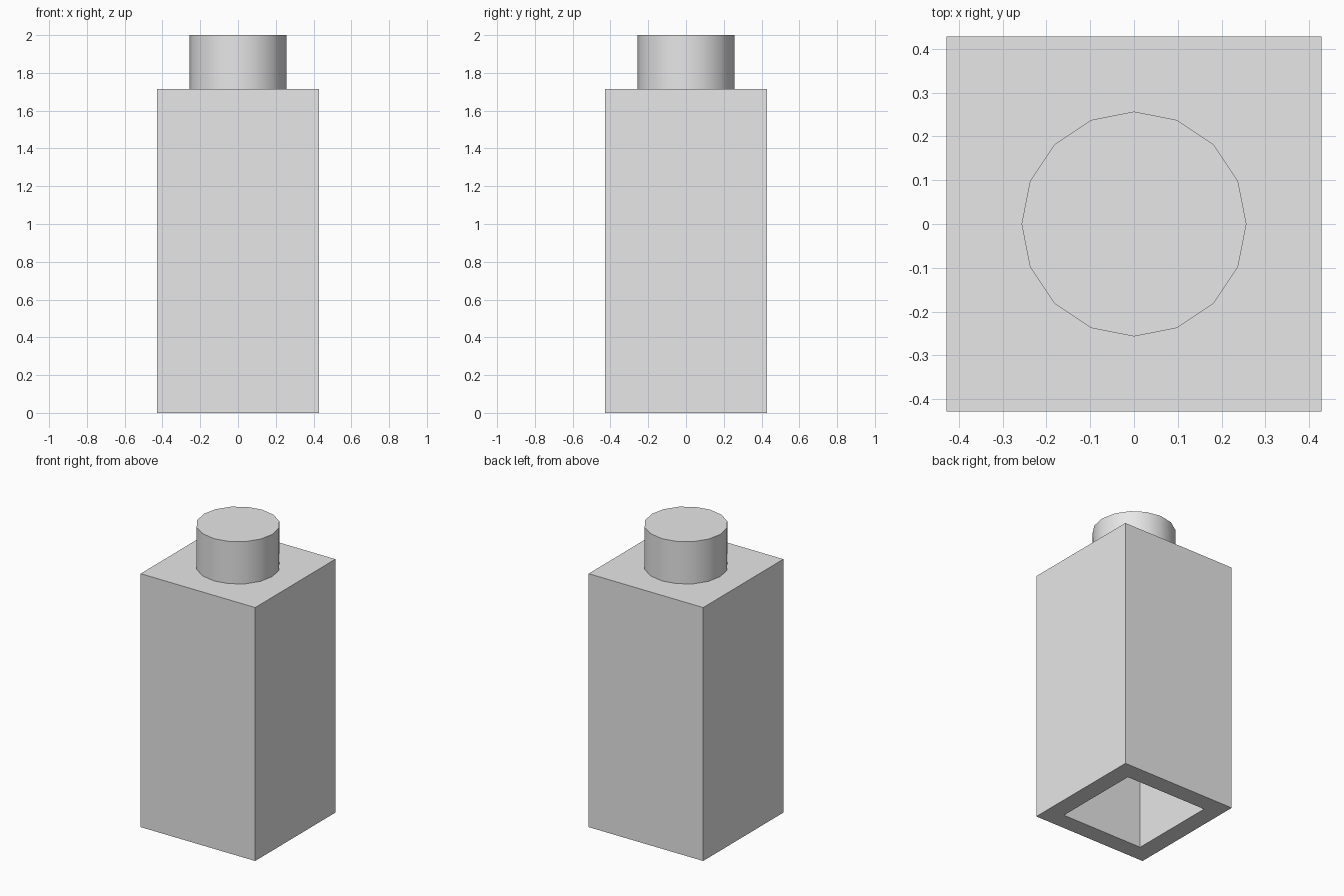
import bpy, bmesh, math

if "Cube" in bpy.data.objects:
    bpy.data.objects.remove(bpy.data.objects["Cube"])

HALF = 0.4286        # half width of the body
INNER = 0.2571       # half width of the cavity, also the stud radius
BODY_TOP = 1.7143
CAVITY_TOP = 1.4286
TOP = 2.0

grey = bpy.data.materials.new("light_grey")
grey.diffuse_color = (0.8, 0.8, 0.8, 1.0)
grey.use_nodes = True
grey.node_tree.nodes["Principled BSDF"].inputs["Base Color"].default_value = grey.diffuse_color


def finish(name, bm):
    bmesh.ops.recalc_face_normals(bm, faces=bm.faces)
    mesh = bpy.data.meshes.new(name)
    bm.to_mesh(mesh)
    bm.free()
    mesh.materials.append(grey)
    obj = bpy.data.objects.new(name, mesh)
    bpy.context.collection.objects.link(obj)
    return obj


# Body: square block, hollowed from below with a square cavity
bm = bmesh.new()
bmesh.ops.create_cube(bm, size=1)
for v in bm.verts:
    v.co = (v.co.x * 2 * HALF, v.co.y * 2 * HALF, (v.co.z + 0.5) * BODY_TOP)
bottom = min(bm.faces, key=lambda f: f.calc_center_median().z)
bmesh.ops.inset_individual(bm, faces=[bottom], thickness=HALF - INNER)
ceiling = bmesh.ops.extrude_discrete_faces(bm, faces=[bottom])["faces"][0]
bmesh.ops.translate(bm, verts=ceiling.verts, vec=(0, 0, CAVITY_TOP))
finish("body", bm)

# Stud: sixteen-sided cylinder with smooth sides, open where it meets the body
bm = bmesh.new()
bmesh.ops.create_cone(bm, cap_ends=True, segments=16, radius1=INNER,
                      radius2=INNER, depth=TOP - BODY_TOP)
bmesh.ops.translate(bm, verts=bm.verts, vec=(0, 0, (TOP + BODY_TOP) / 2))
base = min(bm.faces, key=lambda f: f.calc_center_median().z)
bmesh.ops.delete(bm, geom=[base], context='FACES_ONLY')
stud = finish("stud", bm)

bpy.context.view_layer.objects.active = stud
stud.select_set(True)
bpy.ops.object.shade_smooth_by_angle(angle=math.radians(40))
